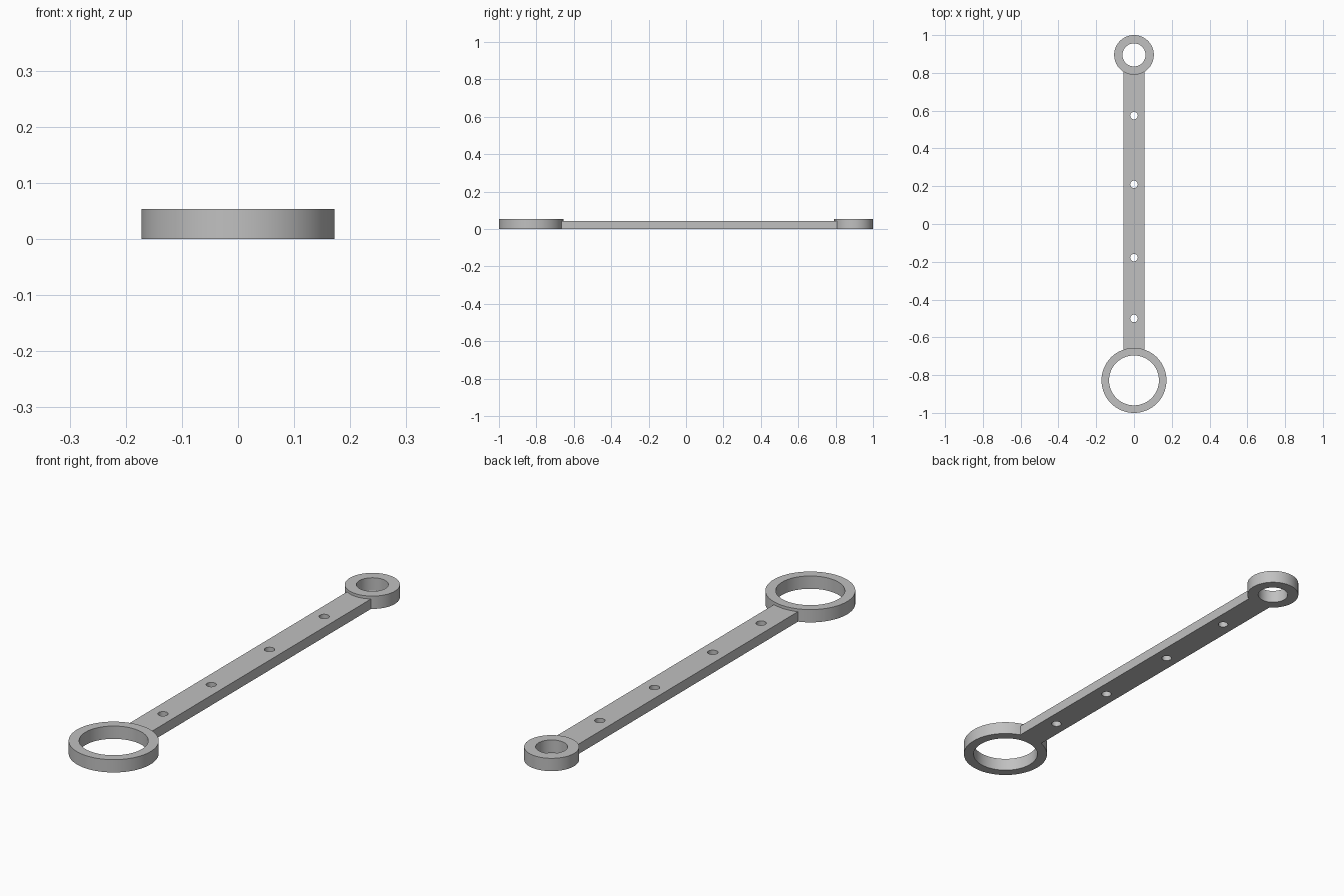
import bpy
import math

if "Cube" in bpy.data.objects:
    bpy.data.objects.remove(bpy.data.objects["Cube"], do_unlink=True)

RING_H, BAR_H, BAR_W = 0.054, 0.042, 0.112
BIG_Y, BIG_R, BIG_HOLE = -0.828, 0.172, 0.132
SMALL_Y, SMALL_R, SMALL_HOLE = 0.895, 0.105, 0.061
BOLT_R = 0.02

grey = bpy.data.materials.new("steel grey")
grey.use_nodes = True
colour = (0.53, 0.53, 0.53, 1)
grey.diffuse_color = colour
grey.node_tree.nodes["Principled BSDF"].inputs["Base Color"].default_value = colour


def disc(name, y, radius, z0, z1, sides=96):
    bpy.ops.mesh.primitive_cylinder_add(
        vertices=sides, radius=radius, depth=z1 - z0, location=(0, y, (z0 + z1) / 2))
    ob = bpy.context.object
    ob.name = name
    ob.data.materials.append(grey)
    return ob


def combine(target, other, operation):
    """Apply a boolean and discard the other solid."""
    mod = target.modifiers.new(operation.title(), 'BOOLEAN')
    mod.operation = operation
    mod.solver = 'EXACT'
    mod.object = other
    bpy.context.view_layer.objects.active = target
    bpy.ops.object.modifier_apply(modifier=mod.name)
    bpy.data.objects.remove(other, do_unlink=True)


# Flat bar, ending inside the walls of both rings
y0, y1 = BIG_Y + 0.145, SMALL_Y - 0.075
bpy.ops.mesh.primitive_cube_add(size=1, location=(0, (y0 + y1) / 2, BAR_H / 2))
rod = bpy.context.object
rod.name = "connecting_rod"
rod.scale = (BAR_W, y1 - y0, BAR_H)
bpy.ops.object.transform_apply(location=True, rotation=False, scale=True)
rod.data.materials.append(grey)

# Raised end rings
combine(rod, disc("large_ring", BIG_Y, BIG_R, 0, RING_H), 'UNION')
combine(rod, disc("small_ring", SMALL_Y, SMALL_R, 0, RING_H), 'UNION')

# Ring bores and the row of bolt holes
holes = [(BIG_Y, BIG_HOLE), (SMALL_Y, SMALL_HOLE)]
holes += [(y, BOLT_R) for y in (-0.5, -0.178, 0.21, 0.574)]
for y, radius in holes:
    sides = 32 if radius == BOLT_R else 96
    combine(rod, disc("hole_cutter", y, radius, -0.1, 0.2, sides), 'DIFFERENCE')

# Smooth walls with crisp rims
bpy.ops.object.select_all(action='DESELECT')
rod.select_set(True)
bpy.context.view_layer.objects.active = rod
bpy.ops.object.shade_smooth_by_angle(angle=math.radians(30))
